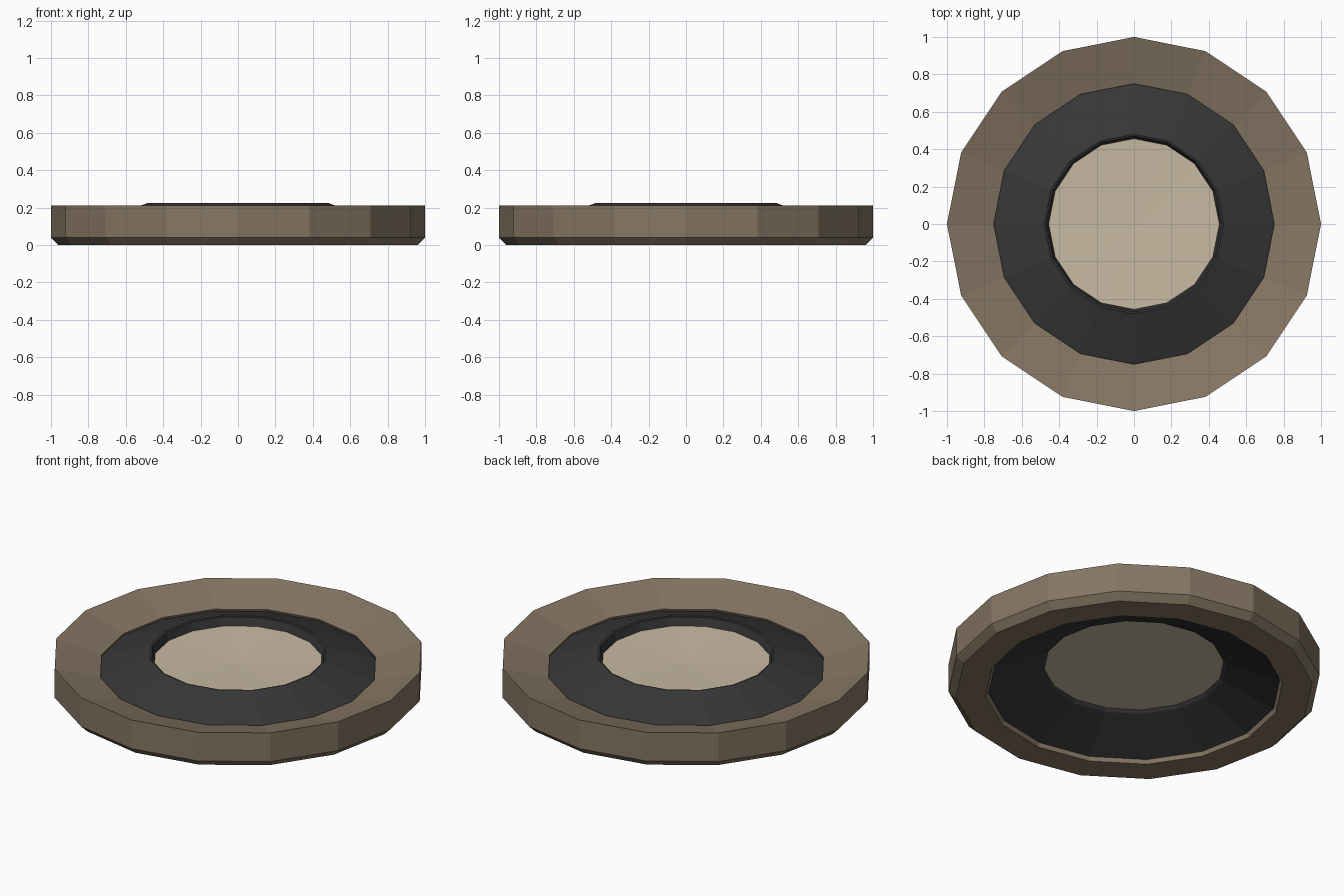
import bpy
import bmesh
from math import cos, sin, tau

SIDES = 16

cube = bpy.data.objects.get("Cube")
if cube:
    bpy.data.objects.remove(cube, do_unlink=True)


def make_material(name, rgb):
    mat = bpy.data.materials.new(name)
    mat.use_nodes = True
    mat.diffuse_color = (*rgb, 1)
    mat.node_tree.nodes["Principled BSDF"].inputs["Base Color"].default_value = (*rgb, 1)
    return mat


def lathe(name, profile, mat, closed=True):
    """Spin a (radius, z) profile around z; radius 0 gives a single pole vertex."""
    bm = bmesh.new()
    rings = []
    for r, z in profile:
        if r == 0:
            rings.append([bm.verts.new((0, 0, z))] * SIDES)
        else:
            rings.append([bm.verts.new((r * cos(tau * i / SIDES), r * sin(tau * i / SIDES), z))
                          for i in range(SIDES)])
    pairs = list(zip(rings, rings[1:]))
    if closed:
        pairs.append((rings[-1], rings[0]))
    for a, b in pairs:
        for i in range(SIDES):
            j = (i + 1) % SIDES
            corners = list(dict.fromkeys((a[i], a[j], b[j], b[i])))
            bm.faces.new(corners)
    bmesh.ops.recalc_face_normals(bm, faces=bm.faces)
    mesh = bpy.data.meshes.new(name)
    bm.to_mesh(mesh)
    bm.free()
    mesh.materials.append(mat)
    obj = bpy.data.objects.new(name, mesh)
    bpy.context.collection.objects.link(obj)
    return obj


brown = make_material("warm brown", (0.235, 0.182, 0.125))
charcoal = make_material("charcoal", (0.038, 0.038, 0.038))
cream = make_material("cream", (0.57, 0.49, 0.36))

# Outer ring: chamfered foot, upright rim, top sloping in towards the hole
lathe("outer_ring",
      [(0.8, 0), (0.96, 0), (1, 0.04), (1, 0.21), (0.75, 0.14)], brown)

# Raised conical collar with a lip around the centre
lathe("inner_collar",
      [(0.785, 0.02), (0.76, 0.125), (0.48, 0.225), (0.47, 0.222),
       (0.455, 0.17), (0.484, 0.156), (0.5, 0.14)], charcoal)

# Shallow dished centre with a flat underside
lathe("centre_disc",
      [(0, 0.16), (0.458, 0.175), (0.484, 0.155), (0, 0.155)], cream, closed=False)
